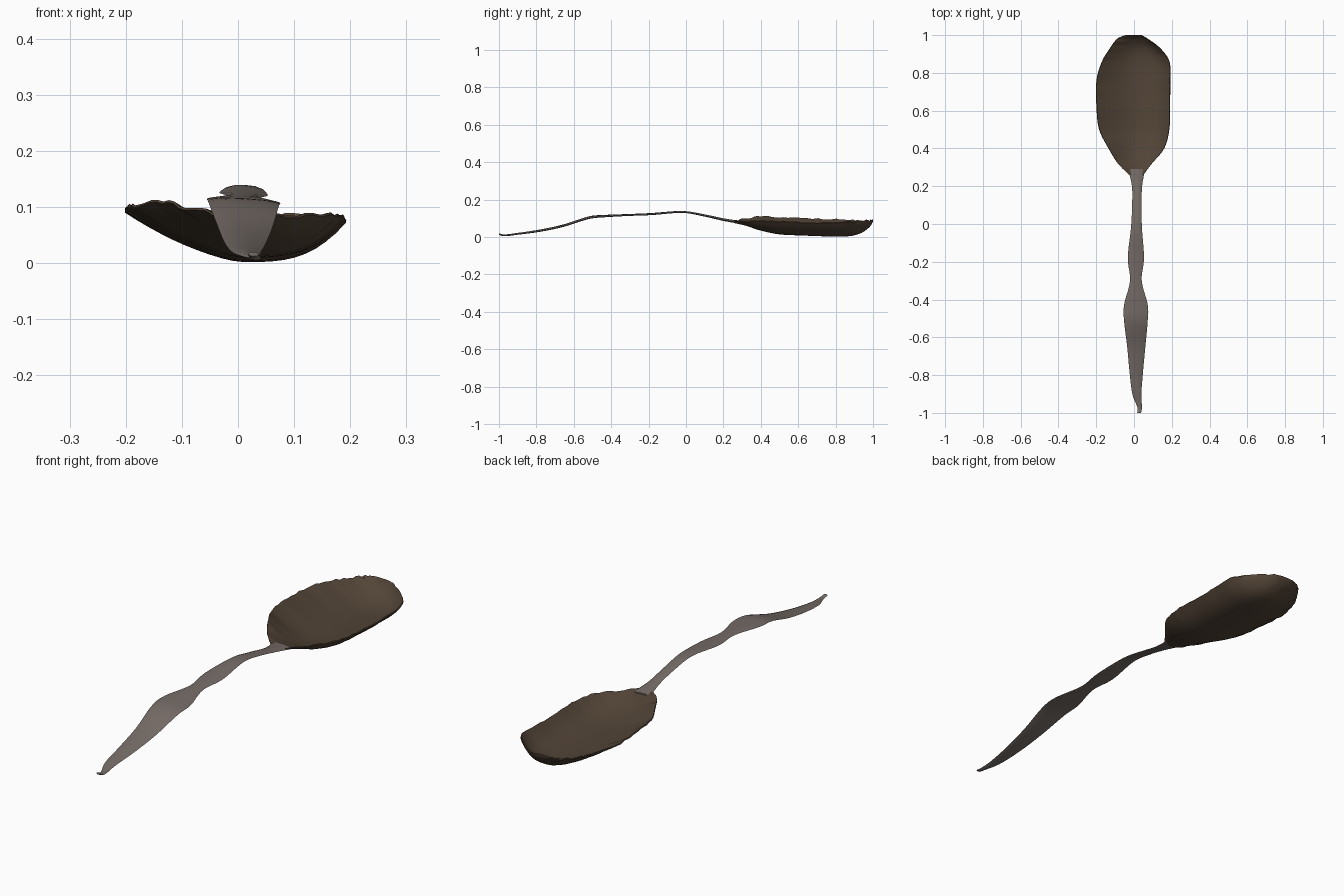
import bpy, bmesh, random

if "Cube" in bpy.data.objects:
    bpy.data.objects.remove(bpy.data.objects["Cube"])

random.seed(4)


def material(name, color):
    mat = bpy.data.materials.new(name)
    mat.diffuse_color = color
    mat.use_nodes = True
    mat.node_tree.nodes["Principled BSDF"].inputs["Base Color"].default_value = mat.diffuse_color
    return mat


def smooth_stations(rows, steps):
    """Catmull-Rom interpolation through a list of section tuples."""
    out = []
    for i in range(len(rows) - 1):
        a, b = rows[max(i - 1, 0)], rows[i]
        c, d = rows[i + 1], rows[min(i + 2, len(rows) - 1)]
        for s in range(steps):
            t = s / steps
            out.append([0.5 * (2 * q + (r - p) * t + (2 * p - 5 * q + 4 * r - u) * t * t
                               + (3 * q - p - 3 * r + u) * t ** 3)
                        for p, q, r, u in zip(a, b, c, d)])
    out.append(list(rows[-1]))
    return out


def loft(name, rings, mat):
    """Skin closed rings of points into a capped, smooth solid."""
    bm = bmesh.new()
    loops = [[bm.verts.new(p) for p in ring] for ring in rings]
    n = len(loops[0])
    for lo, hi in zip(loops, loops[1:]):
        for i in range(n):
            bm.faces.new((lo[i], lo[(i + 1) % n], hi[(i + 1) % n], hi[i]))
    bm.faces.new(loops[0])
    bm.faces.new(loops[-1])
    bmesh.ops.recalc_face_normals(bm, faces=bm.faces)
    mesh = bpy.data.meshes.new(name)
    bm.to_mesh(mesh)
    bm.free()
    obj = bpy.data.objects.new(name, mesh)
    bpy.context.collection.objects.link(obj)
    mesh.materials.append(mat)
    bpy.ops.object.select_all(action='DESELECT')
    bpy.context.view_layer.objects.active = obj
    obj.select_set(True)
    bpy.ops.object.shade_smooth_by_angle(angle=0.9)
    return obj


bronze = material("tarnished_bronze", (0.085, 0.058, 0.038, 1))
worn = material("worn_metal", (0.18, 0.15, 0.135, 1))

# Handle: thin wavy strap (y, centre x, half width, centre z, half thickness)
handle = [
    (-1.00, 0.027, 0.010, 0.016, 0.004),
    (-0.97, 0.030, 0.012, 0.009, 0.005),
    (-0.90, 0.015, 0.024, 0.017, 0.005),
    (-0.78, 0.012, 0.036, 0.034, 0.006),
    (-0.65, 0.012, 0.048, 0.062, 0.006),
    (-0.52, 0.010, 0.062, 0.103, 0.006),
    (-0.43, 0.010, 0.063, 0.112, 0.005),
    (-0.30, 0.010, 0.031, 0.118, 0.005),
    (-0.18, 0.010, 0.043, 0.123, 0.005),
    (-0.02, 0.013, 0.029, 0.134, 0.005),
    (0.10, 0.015, 0.025, 0.115, 0.006),
    (0.20, 0.016, 0.027, 0.093, 0.007),
    (0.29, 0.014, 0.045, 0.078, 0.008),
]
rings = []
for y, cx, w, z, h in smooth_stations(handle, 5):
    cross = [(-1, 0), (-0.6, 0.8), (0, 1), (0.6, 0.8), (1, 0), (0.6, -0.8), (0, -1), (-0.6, -0.8)]
    rings.append([(cx + a * w, y, z + b * h - a * w * 0.06) for a, b in cross])
loft("handle", rings, worn)

# Bowl: lopsided thin shell (y, left x, right x, left rim z, right rim z, bottom z)
bowl = [
    (0.26, -0.025, 0.050, 0.086, 0.084, 0.074),
    (0.32, -0.085, 0.095, 0.094, 0.082, 0.060),
    (0.40, -0.135, 0.160, 0.107, 0.084, 0.034),
    (0.50, -0.185, 0.187, 0.099, 0.082, 0.014),
    (0.62, -0.199, 0.191, 0.097, 0.075, 0.008),
    (0.76, -0.199, 0.192, 0.092, 0.075, 0.003),
    (0.86, -0.170, 0.188, 0.088, 0.080, 0.003),
    (0.93, -0.128, 0.140, 0.086, 0.082, 0.018),
    (0.98, -0.090, 0.075, 0.086, 0.083, 0.052),
    (1.00, -0.045, 0.040, 0.090, 0.088, 0.082),
]
STEPS = 10
rings = []
for y, xl, xr, zl, zr, zb in smooth_stations(bowl, 5):
    zl += random.uniform(-0.004, 0.004)
    zr += random.uniform(-0.003, 0.003)
    under, inside = [], []
    for i in range(-STEPS, STEPS + 1):
        t = i / STEPS
        x = 0.01 + ((0.01 - xl) if t < 0 else (xr - 0.01)) * t
        rim, power = (zl, 1.6) if t < 0 else (zr, 3.2)
        z = zb + (rim - zb) * abs(t) ** power
        under.append((x, y, z))
        inside.append((x * 0.985, y, z + 0.004 + 0.008 * (1 - t * t)))
    rings.append(under + inside[::-1])
loft("bowl", rings, bronze)
